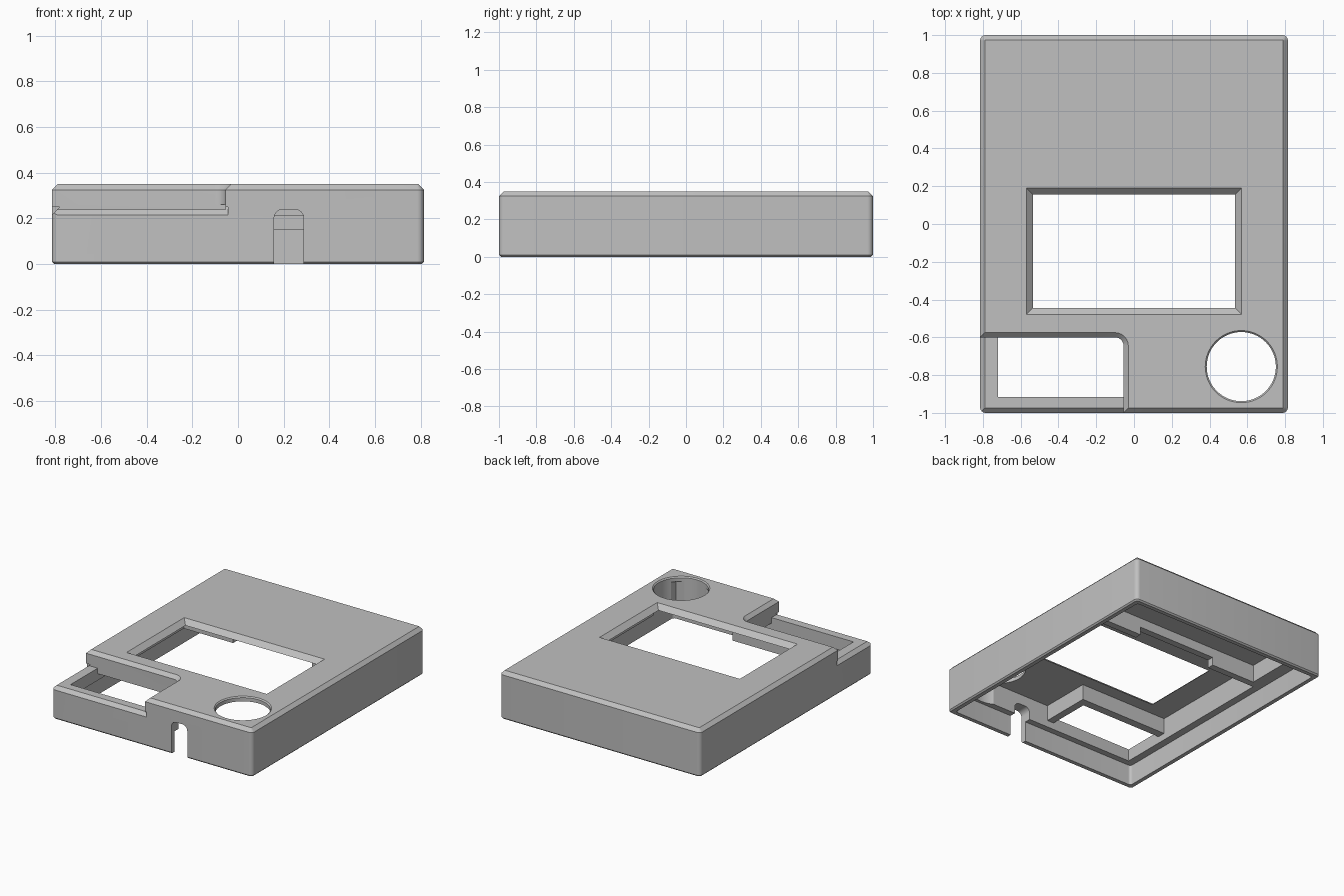
import bpy, bmesh, math

cube = bpy.data.objects.get("Cube")
if cube:
    bpy.data.objects.remove(cube, do_unlink=True)

grey = bpy.data.materials.new("plain grey")
grey.use_nodes = True
grey.diffuse_color = (0.53, 0.53, 0.53, 1)
grey.node_tree.nodes["Principled BSDF"].inputs["Base Color"].default_value = grey.diffuse_color


def loft(name, rings):
    """Solid through a stack of matching point rings, listed bottom to top."""
    bm = bmesh.new()
    loops = [[bm.verts.new(p) for p in ring] for ring in rings]
    n = len(loops[0])
    for a, b in zip(loops, loops[1:]):
        for i in range(n):
            j = (i + 1) % n
            bm.faces.new((a[i], a[j], b[j], b[i]))
    bm.faces.new(loops[0][::-1])
    bm.faces.new(loops[-1])
    bmesh.ops.recalc_face_normals(bm, faces=bm.faces)
    mesh = bpy.data.meshes.new(name)
    bm.to_mesh(mesh)
    bm.free()
    mesh.materials.append(grey)
    ob = bpy.data.objects.new(name, mesh)
    bpy.context.collection.objects.link(ob)
    return ob


def rounded(x0, x1, y0, y1, z, r, grow=0, steps=6):
    """Rounded rectangle ring, moved outward by grow."""
    ring = []
    corners = ((x1 - r, y1 - r), (x0 + r, y1 - r), (x0 + r, y0 + r), (x1 - r, y0 + r))
    for k, (cx, cy) in enumerate(corners):
        for s in range(steps + 1):
            a = math.pi / 2 * (k + s / steps)
            ring.append((cx + (r + grow) * math.cos(a), cy + (r + grow) * math.sin(a), z))
    return ring


def box(name, x0, x1, y0, y1, z0, z1):
    return loft(name, [[(x0, y0, z), (x1, y0, z), (x1, y1, z), (x0, y1, z)] for z in (z0, z1)])


def circle(x, y, z, r, n=64):
    return [(x + r * math.cos(2 * math.pi * i / n), y + r * math.sin(2 * math.pi * i / n), z)
            for i in range(n)]


def cut(target, cutter):
    cutter.hide_render = True
    mod = target.modifiers.new("cut", "BOOLEAN")
    mod.operation = "DIFFERENCE"
    mod.solver = "EXACT"
    mod.object = cutter
    bpy.context.view_layer.objects.active = target
    bpy.ops.object.modifier_apply(modifier=mod.name)
    bpy.data.objects.remove(cutter, do_unlink=True)


# Case shell: rounded corners, chamfered top and a fine bottom chamfer
W, L, H = 0.815, 1.0, 0.35
BEVEL = 0.025
shell = loft("case_shell", [rounded(-W, W, -L, L, z, 0.03, g) for z, g in
                            ((0, -0.01), (0.01, 0), (H - BEVEL, 0), (H, -BEVEL))])

# Corner notch with a chamfered upper rim
NX, NY, NZ = -0.055, -0.60, 0.24
cut(shell, loft("notch_cutter", [rounded(-1.3, NX, -1.4, NY, z, 0.045, g) for z, g in
                                 ((NZ, 0), (H - BEVEL, 0), (H + 0.02, BEVEL + 0.02))]))

# Chamfers on the outer edges of the notch floor
e = 0.01
profile = ((-e, NZ - BEVEL - e), (BEVEL + e, NZ + e), (-e, NZ + e))
cut(shell, loft("front_chamfer_cutter",
                [[(x, -L + d, z) for d, z in profile] for x in (-0.9, NX + 0.012)]))
cut(shell, loft("side_chamfer_cutter",
                [[(-W + d, y, z) for d, z in profile] for y in (-1.1, NY + 0.012)]))

# Hollow inside: wide lower rebate, then the deeper compartments
IX, IF = 0.72, -0.915
cut(shell, loft("rebate_cutter", [rounded(-0.775, 0.775, -0.96, 0.96, z, 0.02) for z in (-0.1, 0.15)]))
cut(shell, box("lower_cavity_cutter", -IX, IX, IF, 0.40, -0.1, 0.20))
cut(shell, box("middle_cavity_cutter", -IX, IX, -0.54, 0.40, -0.1, 0.315))
cut(shell, box("front_cavity_cutter", 0.0, IX, IF, -0.5, -0.1, 0.315))
cut(shell, box("rear_cavity_cutter", -0.68, 0.68, 0.45, 0.92, -0.1, 0.28))
cut(shell, box("rib_relief_cutter", -0.32, 0.32, 0.38, 0.47, -0.1, 0.21))

# Opening through the notch floor
cut(shell, box("notch_opening_cutter", -IX, NX, IF, NY, -0.1, 0.26))

# Window with sloped sides
def window_ring(z, g):
    x, y0, y1 = 0.535 + g, -0.445 - g, 0.155 + g
    return [(-x, y0, z), (x, y0, z), (x, y1, z), (-x, y1, z)]

cut(shell, loft("window_cutter", [window_ring(z, g) for z, g in
                                  ((0.25, 0), (0.315, 0), (H + 0.02, 0.055))]))

# Round opening with a fine chamfer
cut(shell, loft("round_opening_cutter", [circle(0.568, -0.755, z, r) for z, r in
                                         ((-0.1, 0.183), (H - 0.008, 0.183), (H + 0.01, 0.201))]))

# Cable slot in the front wall, with a rounded top
sx0, sx1, top, r = 0.158, 0.288, 0.24, 0.04
slot = [(sx0, -0.1), (sx1, -0.1)]
for cx, start in ((sx1 - r, 0), (sx0 + r, math.pi / 2)):
    for s in range(7):
        a = start + math.pi / 2 * s / 6
        slot.append((cx + r * math.cos(a), top - r + r * math.sin(a)))
cut(shell, loft("cable_slot_cutter", [[(x, y, z) for x, z in slot] for y in (-1.1, -0.85)]))

# Smooth the round corners, keep the edges crisp
bpy.ops.object.select_all(action="DESELECT")
shell.select_set(True)
bpy.context.view_layer.objects.active = shell
bpy.ops.object.shade_smooth_by_angle(angle=math.radians(30))
